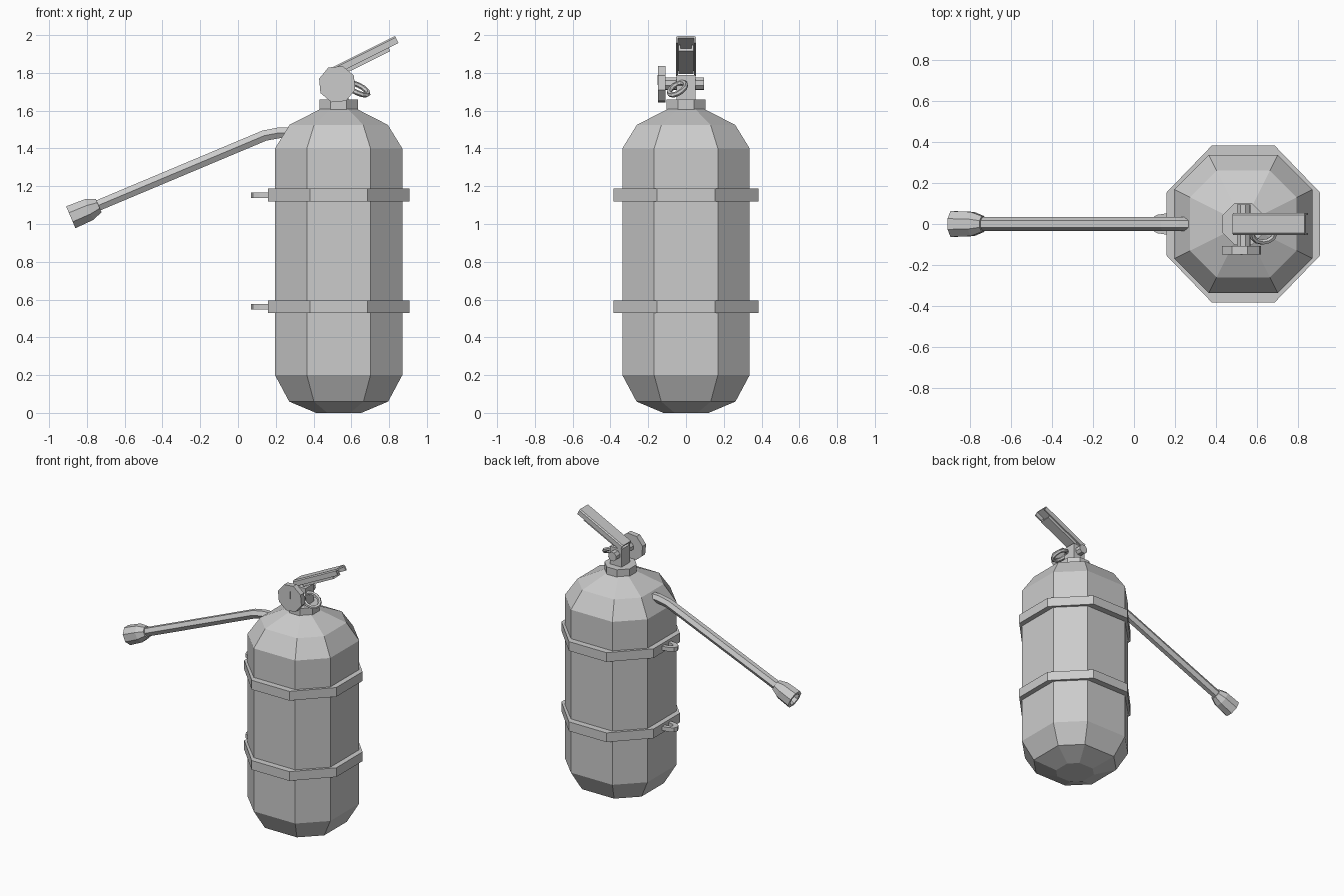
import bpy, bmesh, math
from mathutils import Vector, Matrix

if "Cube" in bpy.data.objects:
    bpy.data.objects.remove(bpy.data.objects["Cube"])

CX = 0.533  # tank axis


def mesh_object(name, bm):
    bmesh.ops.recalc_face_normals(bm, faces=bm.faces[:])
    me = bpy.data.meshes.new(name)
    bm.to_mesh(me)
    bm.free()
    ob = bpy.data.objects.new(name, me)
    bpy.context.collection.objects.link(ob)
    return ob


def loft(name, rings, closed=False, cap=True):
    """Skin a list of point rings, capped at the ends or closed into a loop."""
    bm = bmesh.new()
    vr = [[bm.verts.new(p) for p in r] for r in rings]
    n = len(vr[0])
    pairs = list(zip(vr, vr[1:])) + ([(vr[-1], vr[0])] if closed else [])
    for a, b in pairs:
        for i in range(n):
            j = (i + 1) % n
            bm.faces.new((a[i], a[j], b[j], b[i]))
    if cap and not closed:
        bm.faces.new(vr[0])
        bm.faces.new(vr[-1])
    return mesh_object(name, bm)


def octagon(h, c, z, hy=None):
    """Flat-sided octagon: half width h, half flat length c."""
    k = hy or h
    pts = [(h, -c), (h, c), (c, k), (-c, k), (-h, c), (-h, -c), (-c, -k), (c, -k)]
    return [(CX + x, y, z) for x, y in pts]


def circle(centre, axis, r, n, phase=0.0):
    """Polygon ring round an axis lying in the xz plane or along y."""
    axis = Vector(axis).normalized()
    a = Vector((1, 0, 0)) if abs(axis.y) > 0.9 else Vector((0, 1, 0))
    b = axis.cross(a)
    ang = [phase + 2 * math.pi * i / n for i in range(n)]
    return [Vector(centre) + r * (a * math.cos(t) + b * math.sin(t)) for t in ang]


def extrude_section(name, section, origin, u, n, s0, s1):
    """Sweep a (y, n) section along u from s0 to s1."""
    return loft(name, [[origin + u * s + n * h + Vector((0, y, 0)) for y, h in section]
                       for s in (s0, s1)])


def box(name, lo, hi):
    return loft(name, [[(lo[0], lo[1], z), (hi[0], lo[1], z), (hi[0], hi[1], z), (lo[0], hi[1], z)]
                       for z in (lo[2], hi[2])])


# Tank with faceted domes
profile = [(0.12, 0.0), (0.262, 0.06), (0.337, 0.20), (0.337, 1.40), (0.26, 1.525), (0.094, 1.61)]
loft("tank", [octagon(h, h * 0.5, z) for h, z in profile])

# Neck collar and valve block
loft("neck_collar", [octagon(0.102, 0.042, z) for z in (1.605, 1.66)])
box("valve_block", (0.49, -0.05, 1.65), (0.585, 0.05, 1.79))

# Bands with wall hooks
for label, z in (("lower", 0.562), ("upper", 1.153)):
    t = 0.034
    loft(label + "_band", [octagon(0.375, 0.153, z - t, 0.383), octagon(0.375, 0.153, z + t, 0.383),
                           octagon(0.335, 0.15, z + t), octagon(0.335, 0.15, z - t)], closed=True)
    rings = []
    for i in range(7):
        a = math.radians(90 + 30 * i)
        rings.append([(0.16 + math.cos(a) * rx, math.sin(a) * ry, z + dz)
                      for rx, ry, dz in ((0.092, 0.052, -0.015), (0.092, 0.052, 0.015),
                                         (0.055, 0.022, 0.015), (0.055, 0.022, -0.015))])
    loft(label + "_hook", rings)

# Hose
path = [Vector(p) for p in ((0.29, 0, 1.483), (0.22, 0, 1.483), (0.14, 0, 1.468), (-0.76, 0, 1.09))]
rings = []
for i, p in enumerate(path):
    d = path[min(i + 1, len(path) - 1)] - path[max(i - 1, 0)]
    rings.append(circle(p, d, 0.033, 6))
loft("hose", rings)

# Flared nozzle with a recessed mouth
start = Vector((-0.738, 0, 1.098))
axis = Vector((-0.92, 0, -0.39)).normalized()
steps = [(0, 0.042), (0.055, 0.064), (0.16, 0.068), (0.16, 0.046), (0.08, 0.04)]
loft("nozzle", [circle(start + axis * s, axis, r, 8, math.pi / 8) for s, r in steps])

# Pressure gauge, its cross pipe and needle
def y_cyl(name, x, z, r, y0, y1):
    loft(name, [circle((x, y, z), (0, 1, 0), r, 8, 0.3) for y in (y0, y1)])


y_cyl("gauge", 0.525, 1.74, 0.1, -0.148, -0.108)
y_cyl("cross_pipe", 0.535, 1.743, 0.034, -0.11, 0.095)
box("gauge_needle", (0.52, -0.151, 1.735), (0.53, -0.146, 1.79))

# Squeeze handle: upper channel and lower lever
u = Vector((0.895, 0, 0.447)).normalized()
n = Vector((-u.z, 0, u.x))
origin = Vector((0.48, 0, 1.82))
channel = [(-0.053, -0.042), (-0.053, -0.008), (-0.045, 0), (0.045, 0), (0.053, -0.008), (0.053, -0.042),
           (0.043, -0.042), (0.043, -0.012), (-0.043, -0.012), (-0.043, -0.042)]
extrude_section("upper_handle", channel, origin, u, n, 0.0, 0.392)
lever = [(-0.04, -0.06), (-0.04, -0.025), (-0.03, -0.025), (-0.03, -0.045),
         (0.03, -0.045), (0.03, -0.025), (0.04, -0.025), (0.04, -0.06)]
extrude_section("lower_lever", lever, origin, u, n, 0.06, 0.335)

# Safety pull ring
a = Vector((0.9, 0, -0.42)).normalized()
b = Vector((0.1, 0.88, 0.4)).normalized()
c = a.cross(b).normalized()
rings = []
for i in range(12):
    t = 2 * math.pi * i / 12
    d = a * math.cos(t) + b * math.sin(t)
    mid = Vector((0.632, -0.045, 1.716)) + a * 0.062 * math.cos(t) + b * 0.048 * math.sin(t)
    rings.append([mid + 0.014 * (d * math.cos(s) + c * math.sin(s))
                  for s in [math.pi / 3 * k for k in range(6)]])
loft("pull_ring", rings, closed=True)
